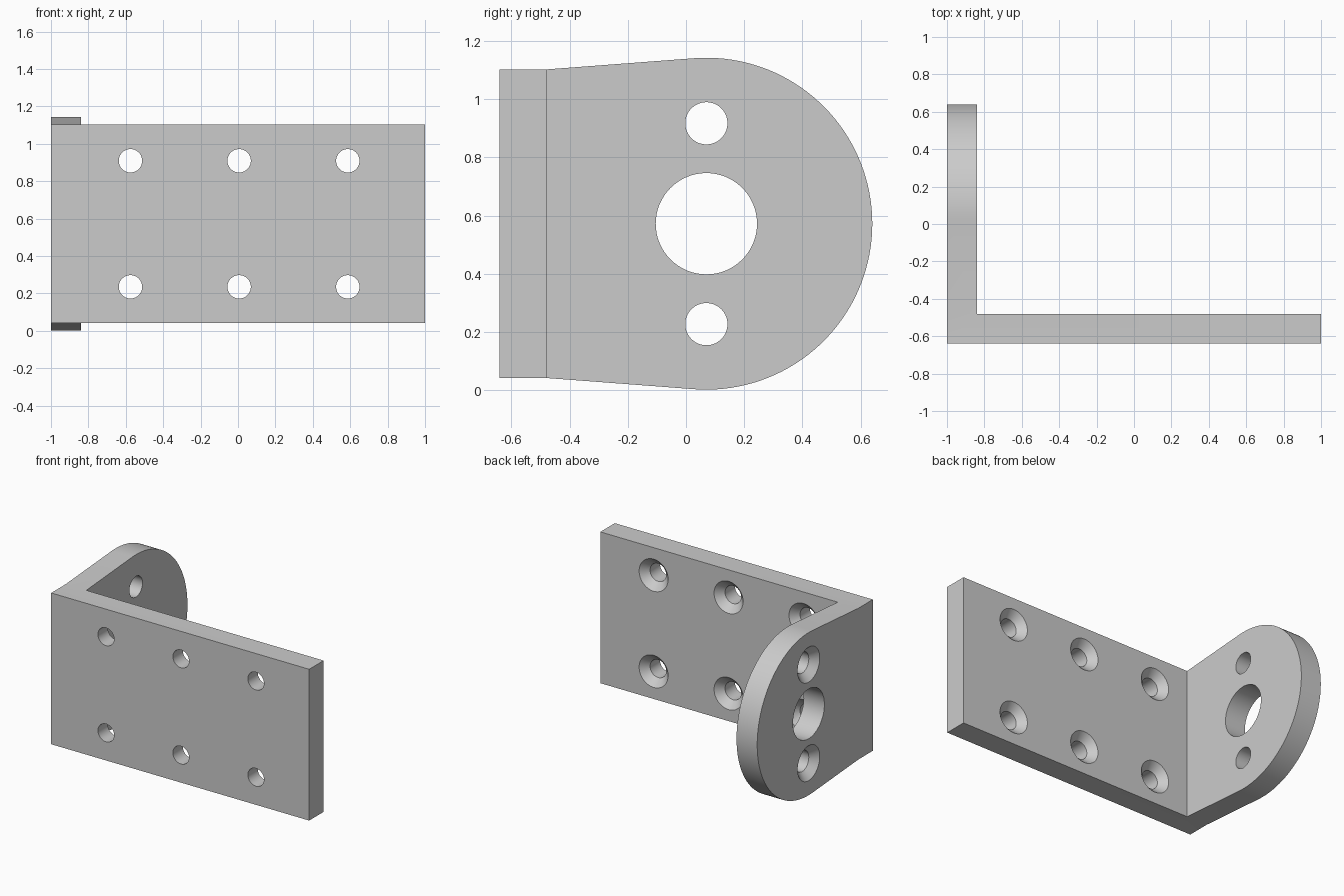
import bpy
import bmesh
import math
from mathutils import Matrix, Vector

cube = bpy.data.objects.get("Cube")
if cube:
    bpy.data.objects.remove(cube, do_unlink=True)

THICK = 0.16
MID_Z = 0.572
HALF = 0.53               # half height of the straight plate
FRONT, INNER = -0.64, -0.48
ARC_Y, ARC_R = 0.07, 0.57

steel = bpy.data.materials.new("plain grey metal")
steel.use_nodes = True
steel.diffuse_color = (0.6, 0.6, 0.6, 1)
steel.node_tree.nodes["Principled BSDF"].inputs["Base Color"].default_value = (0.6, 0.6, 0.6, 1)


def make_object(name, bm):
    bmesh.ops.recalc_face_normals(bm, faces=bm.faces)
    mesh = bpy.data.meshes.new(name)
    bm.to_mesh(mesh)
    bm.free()
    mesh.materials.append(steel)
    obj = bpy.data.objects.new(name, mesh)
    bpy.context.collection.objects.link(obj)
    return obj


def prism(name, outline, x0, x1):
    """Extrude a (y, z) outline along x."""
    bm = bmesh.new()
    face = bm.faces.new([bm.verts.new((x0, y, z)) for y, z in outline])
    out = bmesh.ops.extrude_face_region(bm, geom=[face])
    moved = [v for v in out["geom"] if isinstance(v, bmesh.types.BMVert)]
    bmesh.ops.translate(bm, verts=moved, vec=(x1 - x0, 0, 0))
    return make_object(name, bm)


def add_drill(bm, start, direction, profile, sides=64):
    """Add a turned cutter with (radius, depth) rings, going into the metal."""
    turn = Vector((0, 0, 1)).rotation_difference(Vector(direction)).to_matrix().to_4x4()
    place = Matrix.Translation(start) @ turn
    rings = []
    for radius, depth in profile:
        angles = [math.tau * i / sides for i in range(sides)]
        rings.append([bm.verts.new(place @ Vector((radius * math.cos(a), radius * math.sin(a), depth)))
                      for a in angles])
    for low, high in zip(rings, rings[1:]):
        for i in range(sides):
            j = (i + 1) % sides
            bm.faces.new((low[i], low[j], high[j], high[i]))
    bm.faces.new(rings[0][::-1])
    bm.faces.new(rings[-1])


def countersunk(radius, sink=0.05, over=0.02):
    return [(radius + sink + over, -over), (radius, sink), (radius, THICK + over)]


def combine(target, tool, operation):
    mod = target.modifiers.new(operation.title(), "BOOLEAN")
    mod.operation, mod.solver, mod.object = operation, "EXACT", tool
    bpy.context.view_layer.objects.active = target
    bpy.ops.object.modifier_apply(modifier=mod.name)
    bpy.data.objects.remove(tool, do_unlink=True)


# Long mounting plate
top, bottom = MID_Z + HALF, MID_Z - HALF
bracket = prism("angle_bracket", [(FRONT, bottom), (INNER, bottom), (INNER, top), (FRONT, top)], -1, 1)

# Rounded side flange, its straight edges running tangent into the arc
dy = INNER - ARC_Y
tangent = math.atan2(HALF, dy) - math.acos(ARC_R / math.hypot(dy, HALF))
STEPS = 72
arc = [(ARC_Y + ARC_R * math.cos(a), MID_Z + ARC_R * math.sin(a))
       for a in (tangent * (2 * i / STEPS - 1) for i in range(STEPS + 1))]
outline = [(FRONT, bottom), (INNER, bottom)] + arc + [(INNER, top), (FRONT, top)]
flange = prism("side_flange", outline, -1, -1 + THICK)
combine(bracket, flange, "UNION")

# Countersunk screw holes in the plate and flange, and the plain centre bore
bm = bmesh.new()
for x in (-0.575, 0.006, 0.587):
    for side in (-1, 1):
        add_drill(bm, (x, INNER, MID_Z + side * 0.337), (0, -1, 0), countersunk(0.0625))
for side in (-1, 1):
    add_drill(bm, (-1, ARC_Y, MID_Z + side * 0.345), (1, 0, 0), countersunk(0.0725))
add_drill(bm, (-1, ARC_Y, MID_Z), (1, 0, 0), [(0.174, -0.02), (0.174, THICK + 0.02)])
drills = make_object("hole_cutters", bm)
drills.hide_render = True
combine(bracket, drills, "DIFFERENCE")

# Smooth round surfaces, crisp edges
bpy.ops.object.select_all(action="DESELECT")
bracket.select_set(True)
bpy.context.view_layer.objects.active = bracket
bpy.ops.object.shade_smooth_by_angle(angle=math.radians(20))
